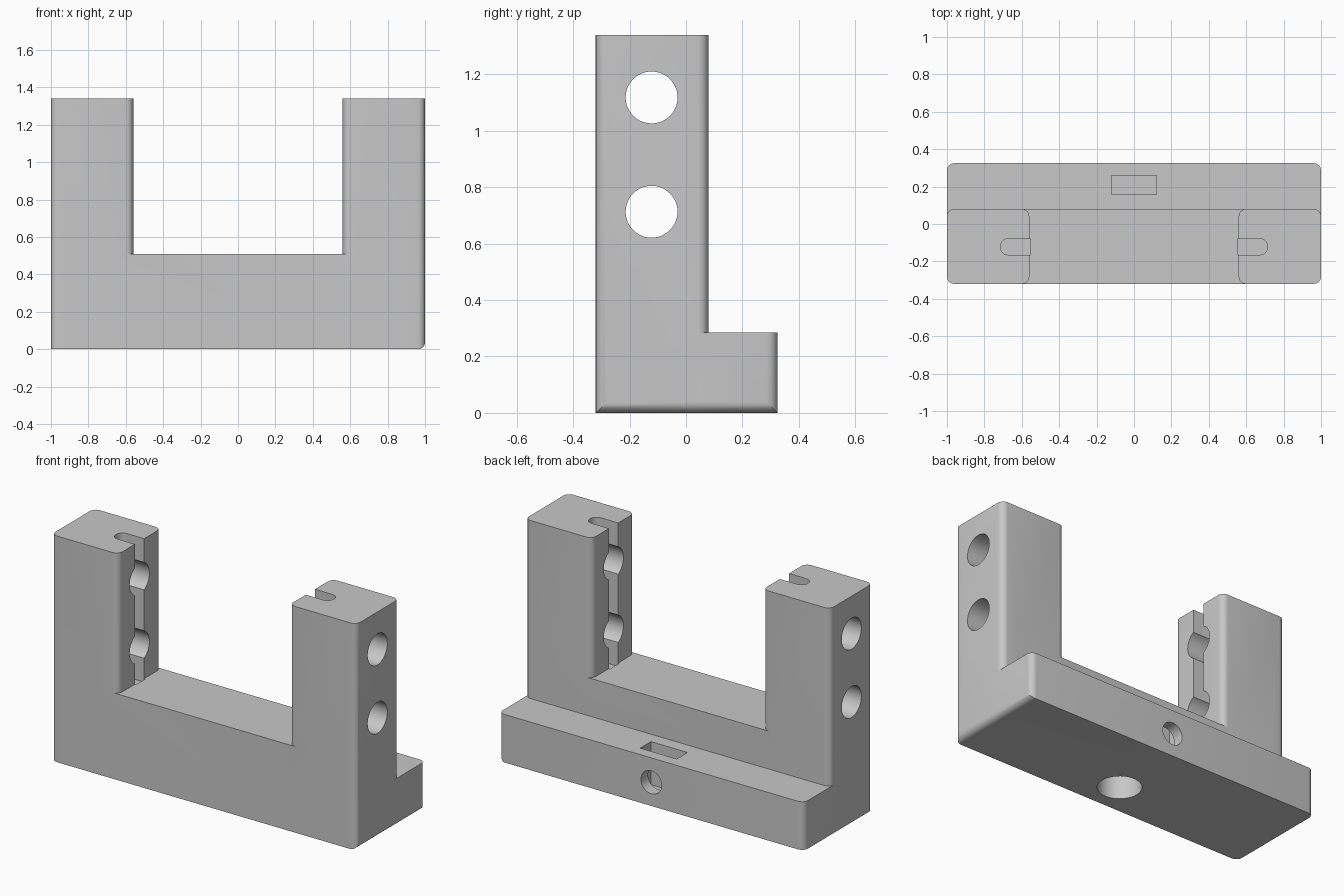
import bpy, bmesh, math
from mathutils import Vector, Matrix

cube = bpy.data.objects.get("Cube")
if cube:
    bpy.data.objects.remove(cube, do_unlink=True)

grey = bpy.data.materials.new("plain_grey")
grey.use_nodes = True
colour = (0.58, 0.58, 0.58, 1)
grey.diffuse_color = colour
grey.node_tree.nodes["Principled BSDF"].inputs["Base Color"].default_value = colour


def finish(bm, name):
    bmesh.ops.recalc_face_normals(bm, faces=bm.faces)
    mesh = bpy.data.meshes.new(name)
    bm.to_mesh(mesh)
    bm.free()
    mesh.materials.append(grey)
    ob = bpy.data.objects.new(name, mesh)
    bpy.context.collection.objects.link(ob)
    return ob


def box(name, lo, hi, rounded=None, radius=0.038):
    """Box between two corners; edges picked by rounded(midpoint, direction) are filleted."""
    lo, hi = Vector(lo), Vector(hi)
    bm = bmesh.new()
    bmesh.ops.create_cube(bm, size=1)
    for v in bm.verts:
        v.co = Vector((lo[i] if v.co[i] < 0 else hi[i]) for i in range(3))
    if rounded:
        edges = [e for e in bm.edges
                 if rounded((e.verts[0].co + e.verts[1].co) / 2,
                            (e.verts[1].co - e.verts[0].co).normalized())]
        bmesh.ops.bevel(bm, geom=edges, offset=radius, offset_type='OFFSET',
                        segments=6, profile=0.5, affect='EDGES', clamp_overlap=True)
    return finish(bm, name)


def rod(name, centre, axis, radius, length):
    turn = Vector((0, 0, 1)).rotation_difference(Vector(axis)).to_matrix().to_4x4()
    bm = bmesh.new()
    bmesh.ops.create_cone(bm, cap_ends=True, segments=48, radius1=radius, radius2=radius,
                          depth=length, matrix=Matrix.Translation(centre) @ turn)
    return finish(bm, name)


def combine(target, other, operation):
    other.hide_render = True
    mod = target.modifiers.new("join", 'BOOLEAN')
    mod.operation, mod.solver, mod.object = operation, 'EXACT', other
    bpy.context.view_layer.objects.active = target
    bpy.ops.object.modifier_apply(modifier=mod.name)
    bpy.data.objects.remove(other, do_unlink=True)


def upright(d):
    return abs(d.z) > 0.9


def bottom_right(m, d):
    return abs(d.y) > 0.9 and m.x > 0.9 and m.z < 0.01


FRONT, WALL_BACK, LEDGE_BACK = -0.32, 0.08, 0.325
HOLE_Y = -0.122

# Cross bar, two uprights and rear ledge
bracket = box("bracket", (-0.9, FRONT, 0), (0.9, WALL_BACK, 0.51))
for s in (-1, 1):
    x0, x1 = sorted((s * 0.56, s))
    upright_block = box("upright", (x0, FRONT, 0), (x1, WALL_BACK, 1.34),
                        lambda m, d: upright(d) or bottom_right(m, d))
    combine(bracket, upright_block, 'UNION')
ledge = box("rear_ledge", (-1, 0, 0), (1, LEDGE_BACK, 0.285),
            lambda m, d: (upright(d) and m.y > 0.1) or bottom_right(m, d))
combine(bracket, ledge, 'UNION')

# Round-ended grooves and cross holes in the uprights
for s in (-1, 1):
    x0, x1 = sorted((s * 0.553, s * 0.715))
    groove = box("groove_cutter", (x0, HOLE_Y - 0.043, 0.49), (x1, HOLE_Y + 0.043, 1.5),
                 lambda m, d: upright(d) and abs(m.x) > 0.7, 0.0425)
    combine(bracket, groove, 'DIFFERENCE')
    for z in (0.713, 1.118):
        combine(bracket, rod("hole_cutter", (s * 0.8, HOLE_Y, z), (1, 0, 0), 0.092, 0.6),
                'DIFFERENCE')

# Post socket below, clamp screw hole behind, nut pocket in the ledge
combine(bracket, rod("socket_cutter", (0, HOLE_Y, 0.14), (0, 0, 1), 0.122, 0.48), 'DIFFERENCE')
combine(bracket, rod("screw_cutter", (0, 0.15, 0.14), (0, 1, 0), 0.068, 0.5), 'DIFFERENCE')
combine(bracket, box("nut_cutter", (-0.12, 0.157, 0.03), (0.12, 0.258, 0.4)), 'DIFFERENCE')

# Smooth fillets and bores, keep corners sharp
bpy.ops.object.select_all(action='DESELECT')
bracket.select_set(True)
bpy.context.view_layer.objects.active = bracket
bpy.ops.object.shade_smooth_by_angle(angle=math.radians(30))
